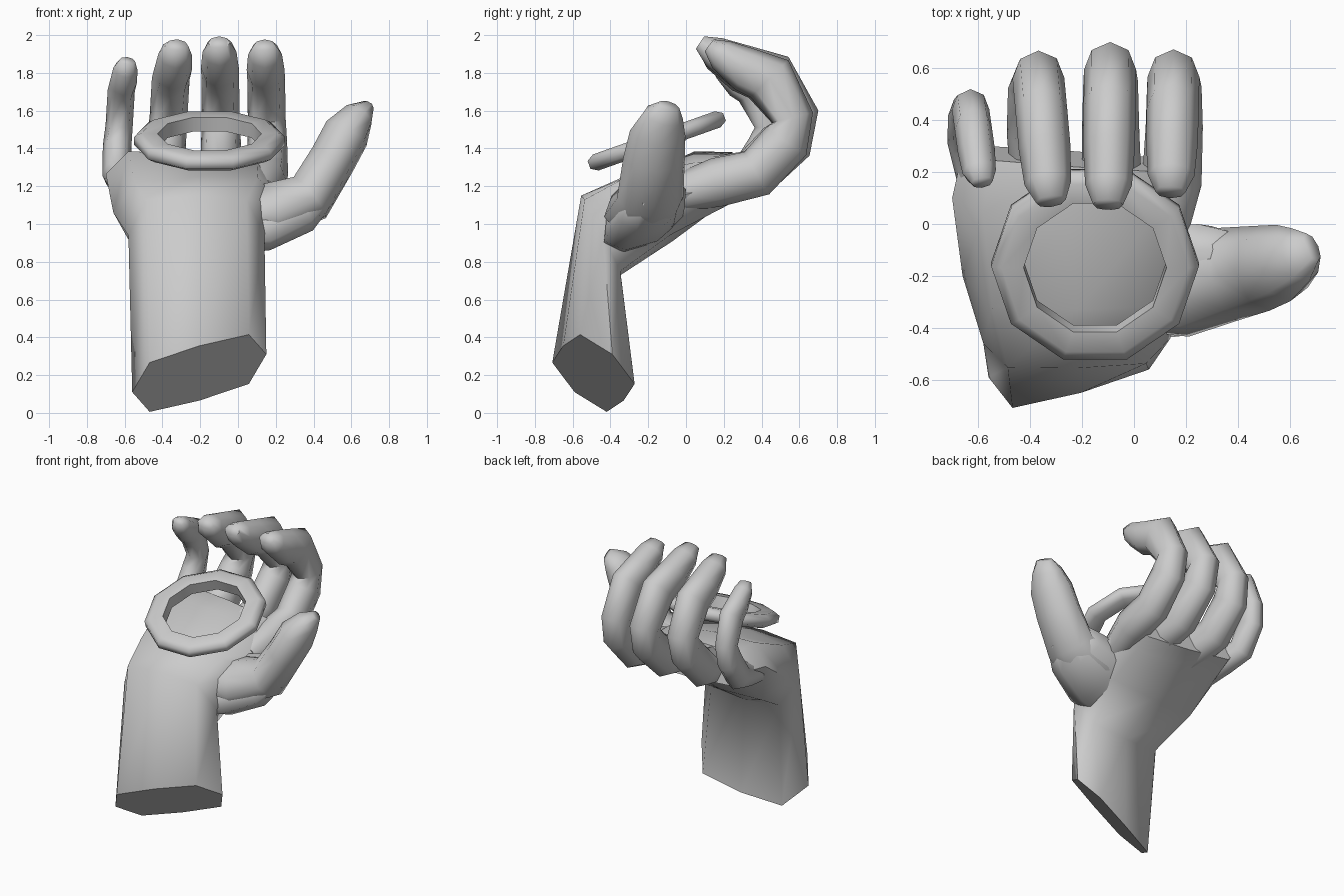
import bpy, bmesh, math
from mathutils import Vector, Matrix

cube = bpy.data.objects.get("Cube")
if cube:
    bpy.data.objects.remove(cube)

grey = bpy.data.materials.new("plain_grey")
grey.use_nodes = True
grey.diffuse_color = (0.6, 0.6, 0.6, 1)
grey.node_tree.nodes["Principled BSDF"].inputs["Base Color"].default_value = grey.diffuse_color


def finish(name, bm, angle):
    bmesh.ops.recalc_face_normals(bm, faces=bm.faces)
    mesh = bpy.data.meshes.new(name)
    bm.to_mesh(mesh)
    bm.free()
    mesh.materials.append(grey)
    obj = bpy.data.objects.new(name, mesh)
    bpy.context.collection.objects.link(obj)
    bpy.ops.object.select_all(action='DESELECT')
    obj.select_set(True)
    bpy.context.view_layer.objects.active = obj
    bpy.ops.object.shade_smooth_by_angle(angle=math.radians(angle), keep_sharp_edges=True)
    return obj


def loft(name, rings, section):
    """Skin rings given as (centre, half width vector, half depth vector) and cap both ends."""
    bm = bmesh.new()
    loops = [[bm.verts.new(Vector(c) + a * Vector(u) + b * Vector(v)) for a, b in section]
             for c, u, v in rings]
    n = len(section)
    for low, high in zip(loops, loops[1:]):
        for i in range(n):
            j = (i + 1) % n
            bm.faces.new((low[i], low[j], high[j], high[i]))
    for edge in bm.faces.new(loops[0]).edges:
        edge.smooth = False
    bm.faces.new(loops[-1])
    return finish(name, bm, 70)


def digit(name, points, across):
    """Tapered limb through (centre, half width, half depth) points."""
    rings = []
    for i, (c, w, d) in enumerate(points):
        ahead = Vector(points[min(i + 1, len(points) - 1)][0])
        behind = Vector(points[max(i - 1, 0)][0])
        tangent = (ahead - behind).normalized()
        side = (across - tangent * across.dot(tangent)).normalized()
        rings.append((c, side * w, tangent.cross(side) * d))
    round_section = [(math.cos(k * math.pi / 4), math.sin(k * math.pi / 4)) for k in range(8)]
    return loft(name, rings, round_section)


# Wrist with a slanted end, widening into the palm
k = 0.74
flat_section = [(1, 0), (k, 0.9), (0, 1), (-k, 0.9), (-1, 0), (-k, -0.9), (0, -1), (k, -0.9)]
loft("wrist_and_palm", [
    ((-0.205, -0.49, 0.21), (0.355, 0.1, 0.1), (0, 0.16, -0.145)),
    ((-0.22, -0.45, 0.94), (0.36, 0.01, 0), (0, 0.105, -0.21)),
    ((-0.22, -0.2, 1.08), (0.44, 0, 0.02), (0, 0.13, -0.17)),
    ((-0.24, 0.1, 1.225), (0.46, 0, -0.04), (0, 0.06, -0.145)),
    ((-0.23, 0.25, 1.25), (0.43, -0.03, -0.03), (0, 0.03, -0.12)),
], flat_section)

# Curled finger outline: y, z, half width, half depth
curl = [(0.12, 1.22, 0.115, 0.13), (0.37, 1.27, 0.11, 0.13), (0.55, 1.44, 0.105, 0.13),
        (0.595, 1.57, 0.1, 0.11), (0.45, 1.78, 0.1, 0.14), (0.3, 1.83, 0.1, 0.12),
        (0.15, 1.91, 0.09, 0.085), (0.075, 1.96, 0.058, 0.04)]

# Name, base x, tip x, y offset, y scale, height scale, thickness scale
for name, x0, x1, dy, sy, sz, st in [
        ("index_finger", 0.155, 0.14, 0.06, 0.85, 0.98, 1.0),
        ("middle_finger", -0.09, -0.1, 0, 1, 1, 1),
        ("ring_finger", -0.38, -0.32, 0.02, 0.91, 0.98, 1.0),
        ("little_finger", -0.64, -0.585, 0.12, 0.54, 0.87, 0.72)]:
    points = [((x0 * 0.85 - 0.03, -0.05, 1.16), 0.1 * st, 0.1 * st)]
    for i, (y, z, w, d) in enumerate(curl):
        t = max(0, i - 2) / (len(curl) - 3)
        x = x0 + (x1 - x0) * t if i else x0 * 0.94
        points.append(((x, dy + y * sy, 1.22 + (z - 1.22) * sz), w * st, d * st))
    digit(name, points, Vector((1, 0, 0)))

# Thumb, with a broad fleshy base that follows the slope of the palm
digit("thumb", [((0.0, -0.25, 1.04), 0.17, 0.12), ((0.17, -0.23, 1.07), 0.21, 0.15),
                ((0.38, -0.19, 1.14), 0.18, 0.14), ((0.5, -0.17, 1.34), 0.165, 0.125),
                ((0.575, -0.15, 1.48), 0.15, 0.125), ((0.64, -0.12, 1.575), 0.11, 0.085),
                ((0.685, -0.09, 1.625), 0.06, 0.035)],
      Vector((0, 1, 0.2)))
digit("thumb_base", [((-0.2, -0.24, 0.98), 0.25, 0.11), ((0.12, -0.22, 1.03), 0.25, 0.14),
                     ((0.32, -0.18, 1.1), 0.21, 0.13), ((0.45, -0.16, 1.18), 0.14, 0.07)],
      Vector((0, 1, 0.6)))

# Ten-sided band hovering tilted over the palm
bm = bmesh.new()
band = [(0.275, -0.04), (0.275, 0.04), (0.36, 0.045), (0.4, 0.022), (0.4, -0.022), (0.36, -0.045)]
sides = 10
loops = [[bm.verts.new((r * math.cos(a), r * math.sin(a), h)) for r, h in band]
         for a in (2 * math.pi * i / sides for i in range(sides))]
for i, loop in enumerate(loops):
    after = loops[(i + 1) % sides]
    for j in range(len(band)):
        m = (j + 1) % len(band)
        bm.faces.new((loop[j], after[j], after[m], loop[m]))
ring = finish("floating_band", bm, 65)
ring.matrix_world = Matrix.Translation((-0.15, -0.155, 1.44)) @ Matrix.Rotation(math.radians(19.5), 4, 'X')
